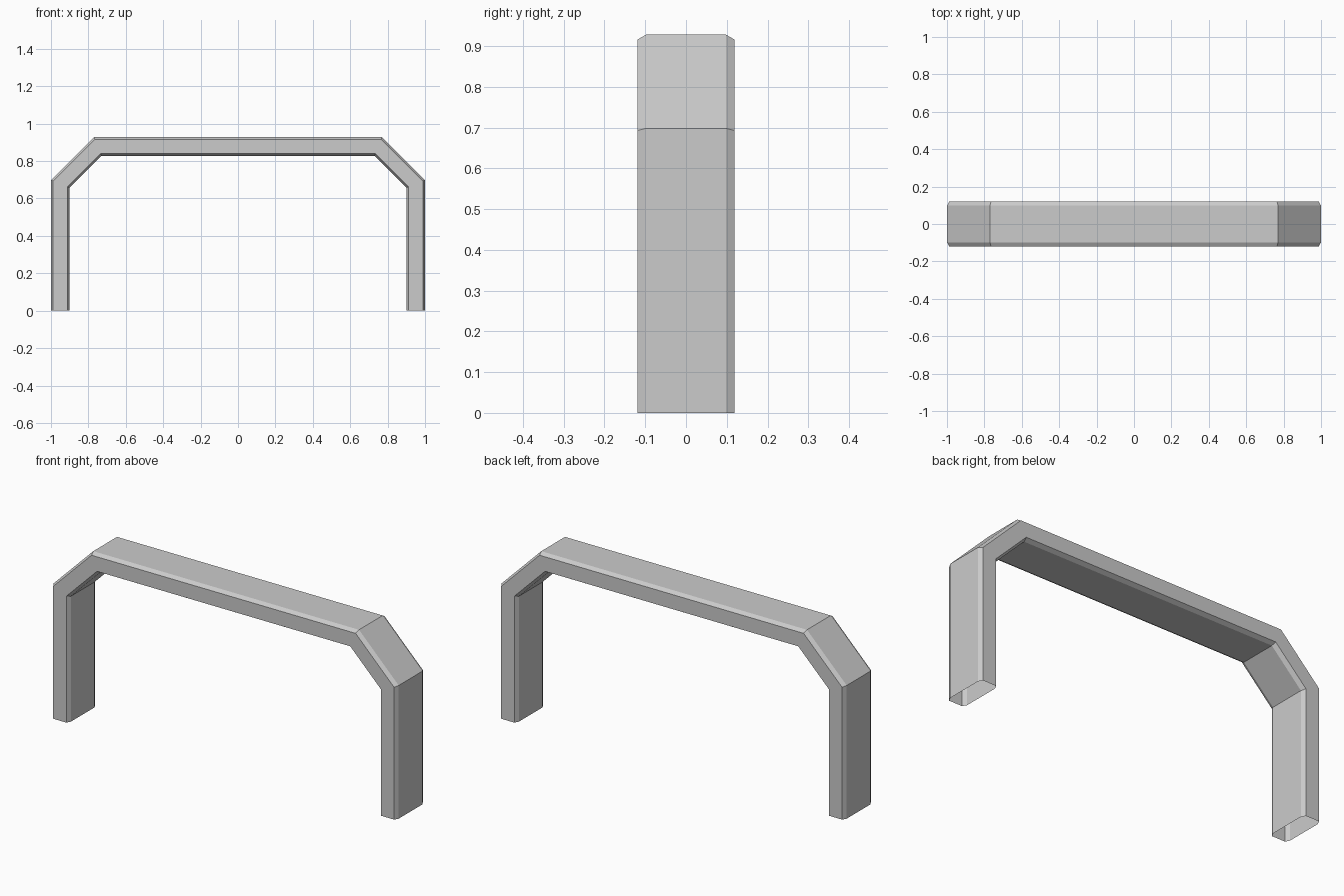
import bpy
import bmesh

if "Cube" in bpy.data.objects:
    bpy.data.objects.remove(bpy.data.objects["Cube"], do_unlink=True)

# Single grey material
grey = bpy.data.materials.new("plain grey")
grey.use_nodes = True
colour = (0.6, 0.6, 0.6, 1)
grey.diffuse_color = colour
grey.node_tree.nodes["Principled BSDF"].inputs["Base Color"].default_value = colour

# Outline of the arch (x, z) on its outer side and its inner side
half_outer = [(1, 0), (1, 0.698), (0.77, 0.928)]
half_inner = [(0.9, 0), (0.9, 0.657), (0.729, 0.828)]


def mirrored(half):
    return half + [(-x, z) for x, z in reversed(half)]


# Bevelled cross-section: (y, depth fraction from outer to inner side)
side, flat, bevel = 0.119, 0.098, 0.12
quarter = [(-flat, 0), (flat, 0), (side, bevel), (side, 1 - bevel)]
section = quarter + [(-y, 1 - d) for y, d in quarter]

# Hollow arch with open feet, made by joining mitred rings
bm = bmesh.new()
rings = []
for (ox, oz), (ix, iz) in zip(mirrored(half_outer), mirrored(half_inner)):
    rings.append([bm.verts.new((ox + (ix - ox) * d, y, oz + (iz - oz) * d))
                  for y, d in section])
for a, b in zip(rings, rings[1:]):
    for i in range(len(section)):
        j = (i + 1) % len(section)
        bm.faces.new((a[i], a[j], b[j], b[i]))
bmesh.ops.recalc_face_normals(bm, faces=bm.faces)
# Make sure the top of the beam faces upward
bm.normal_update()
top = max(bm.faces, key=lambda f: f.calc_center_median().z)
if top.normal.z < 0:
    bmesh.ops.reverse_faces(bm, faces=bm.faces)

mesh = bpy.data.meshes.new("arch_frame")
bm.to_mesh(mesh)
bm.free()
mesh.materials.append(grey)
bpy.context.collection.objects.link(bpy.data.objects.new("arch_frame", mesh))
